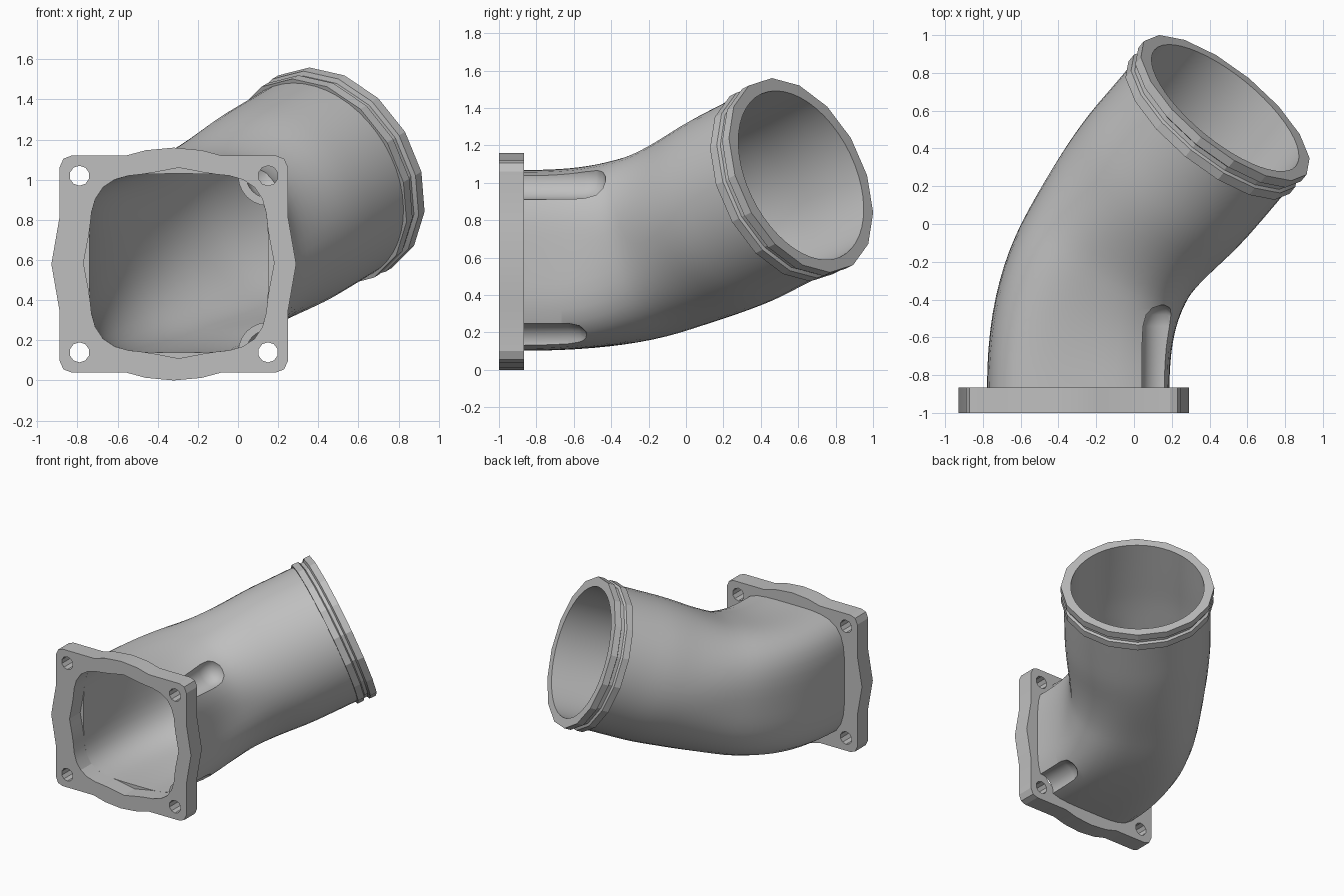
import bpy, bmesh, math
from mathutils import Vector

cube = bpy.data.objects.get("Cube")
if cube:
    bpy.data.objects.remove(cube)

metal = bpy.data.materials.new("cast grey metal")
metal.use_nodes = True
GREY = (0.52, 0.52, 0.52, 1)
metal.diffuse_color = GREY
metal.node_tree.nodes["Principled BSDF"].inputs["Base Color"].default_value = GREY

SIDES = 48
X, Z = Vector((1, 0, 0)), Vector((0, 0, 1))
FORWARD = Vector((0, 1, 0))
AXIS = Vector((0.59, 0.72, 0.36)).normalized()   # outlet direction
OUTLET = Vector((0.483, 0.615, 1.04))            # centre of the outlet face
INLET = Vector((-0.295, -0.867, 0.585))
FLANGE = Vector((-0.32, -1, 0.58))


def loft(name, rings):
    """Capped solid through rings that have equal point counts."""
    bm = bmesh.new()
    loops = [[bm.verts.new(p) for p in ring] for ring in rings]
    n = len(loops[0])
    for a, b in zip(loops, loops[1:]):
        for i in range(n):
            j = (i + 1) % n
            bm.faces.new((a[i], a[j], b[j], b[i]))
    bm.faces.new(loops[0][::-1])
    bm.faces.new(loops[-1])
    bmesh.ops.recalc_face_normals(bm, faces=bm.faces)
    mesh = bpy.data.meshes.new(name)
    bm.to_mesh(mesh)
    bm.free()
    mesh.materials.append(metal)
    obj = bpy.data.objects.new(name, mesh)
    bpy.context.collection.objects.link(obj)
    return obj


def activate(obj):
    bpy.ops.object.select_all(action='DESELECT')
    obj.select_set(True)
    bpy.context.view_layer.objects.active = obj


def cut(obj, cutter):
    cutter.hide_render = True
    mod = obj.modifiers.new("cut", 'BOOLEAN')
    mod.operation = 'DIFFERENCE'
    mod.solver = 'EXACT'
    mod.object = cutter
    activate(obj)
    bpy.ops.object.modifier_apply(modifier=mod.name)


def smooth(obj, degrees):
    activate(obj)
    bpy.ops.object.shade_smooth_by_angle(angle=math.radians(degrees))


def ease(t, start, end):
    k = min(1, max(0, (t - start) / (end - start)))
    return k * k * (3 - 2 * k)


def section(centre, direction, radius, power, n=SIDES, peak=0):
    """Superellipse ring across a direction, optionally peaked on four sides."""
    up = (Z - direction * direction.dot(Z)).normalized()
    side = direction.cross(up)
    ring = []
    for i in range(n):
        a = math.tau * i / n
        s, c = math.sin(a), math.cos(a)
        r = radius / (abs(s) ** power + abs(c) ** power) ** (1 / power)
        off = abs((a + math.pi / 4) % (math.pi / 2) - math.pi / 4)
        r += peak * max(0, 1 - off / 0.35)
        ring.append(centre + side * s * r + up * c * r)
    return ring


def elbow(name, r_start, r_end, before, after):
    """Bent duct that turns from a rounded square into a wider circle."""
    p0, p3 = INLET, OUTLET - AXIS * 0.14
    p1, p2 = p0 + FORWARD * 0.7, p3 - AXIS * 0.7
    rings = [section(p0 - FORWARD * before, FORWARD, r_start, 4.2)] if before else []
    steps = 24
    for i in range(steps + 1):
        t = i / steps
        u = 1 - t
        pos = p0 * u**3 + p1 * 3 * u * u * t + p2 * 3 * u * t * t + p3 * t**3
        tan = (p1 - p0) * u * u + (p2 - p1) * 2 * u * t + (p3 - p2) * t * t
        radius = r_start + (r_end - r_start) * ease(t, 0.45, 0.85)
        rings.append(section(pos, tan.normalized(), radius, 4.2 - 2.2 * ease(t, -0.05, 0.75)))
    rings.append(section(p3 + AXIS * after, AXIS, r_end, 2))
    return loft(name, rings)


def revolve(name, base, direction, profile, n):
    return loft(name, [section(base + direction * d, direction, r, 2, n) for d, r in profile])


def bolt_recess(z, end, radius):
    """Round-nosed cutter behind a right-hand bolt hole."""
    profile = [(-0.95, radius), (end - 0.11, radius), (end - 0.05, radius * 0.88),
               (end - 0.015, radius * 0.6), (end, radius * 0.15)]
    return revolve("recess_cutter", Vector((0.15, 0, z)), FORWARD, profile, 24)


# Duct: outer skin with bolt recesses, hollowed by a core that keeps the wall
duct = elbow("duct", 0.483, 0.53, 0, 0.03)
core = elbow("core_cutter", 0.445, 0.484, 0.1, 0.25)
helpers = [core]
for z, end in ((1.02, -0.43), (0.14, -0.52)):
    outer, inner = bolt_recess(z, end, 0.11), bolt_recess(z, end + 0.03, 0.15)
    cut(duct, outer)
    cut(core, inner)
    helpers += [outer, inner]
cut(duct, core)
smooth(duct, 32)

# Outlet collar: two lips with a clamp groove between them
collar = revolve("outlet_collar", OUTLET, AXIS,
                 [(-0.145, 0.552), (-0.095, 0.552), (-0.085, 0.535),
                  (-0.06, 0.535), (-0.05, 0.557), (0, 0.557)], 16)
cut(collar, core)
smooth(collar, 12)

# Mounting flange: mirrored quarter outline
quarter = [(0, 0.58), (0.14, 0.567), (0.24, 0.54), (0.51, 0.54),
           (0.55, 0.525), (0.57, 0.48), (0.57, 0.23), (0.61, 0)]
half = quarter + [(x, -z) for x, z in quarter[-2::-1]]
outline = half + [(-x, z) for x, z in half[-2:0:-1]]
flange = loft("mounting_flange",
              [[FLANGE + X * x + Z * z + FORWARD * y for x, z in outline] for y in (0, 0.135)])

# Peaked opening and four bolt holes
bore = loft("bore_cutter", [section(Vector((INLET.x, y, INLET.z)), FORWARD, 0.445, 4.2, peak=0.03)
                            for y in (-1.1, -0.8)])
cut(flange, bore)
helpers.append(bore)
for sx in (-1, 1):
    for sz in (-1, 1):
        hole = revolve("hole_cutter", FLANGE + X * sx * 0.47 + Z * sz * 0.44, FORWARD,
                       [(-0.1, 0.05), (0.3, 0.05)], 10)
        cut(flange, hole)
        helpers.append(hole)
smooth(flange, 20)

for helper in helpers:
    bpy.data.objects.remove(helper)
